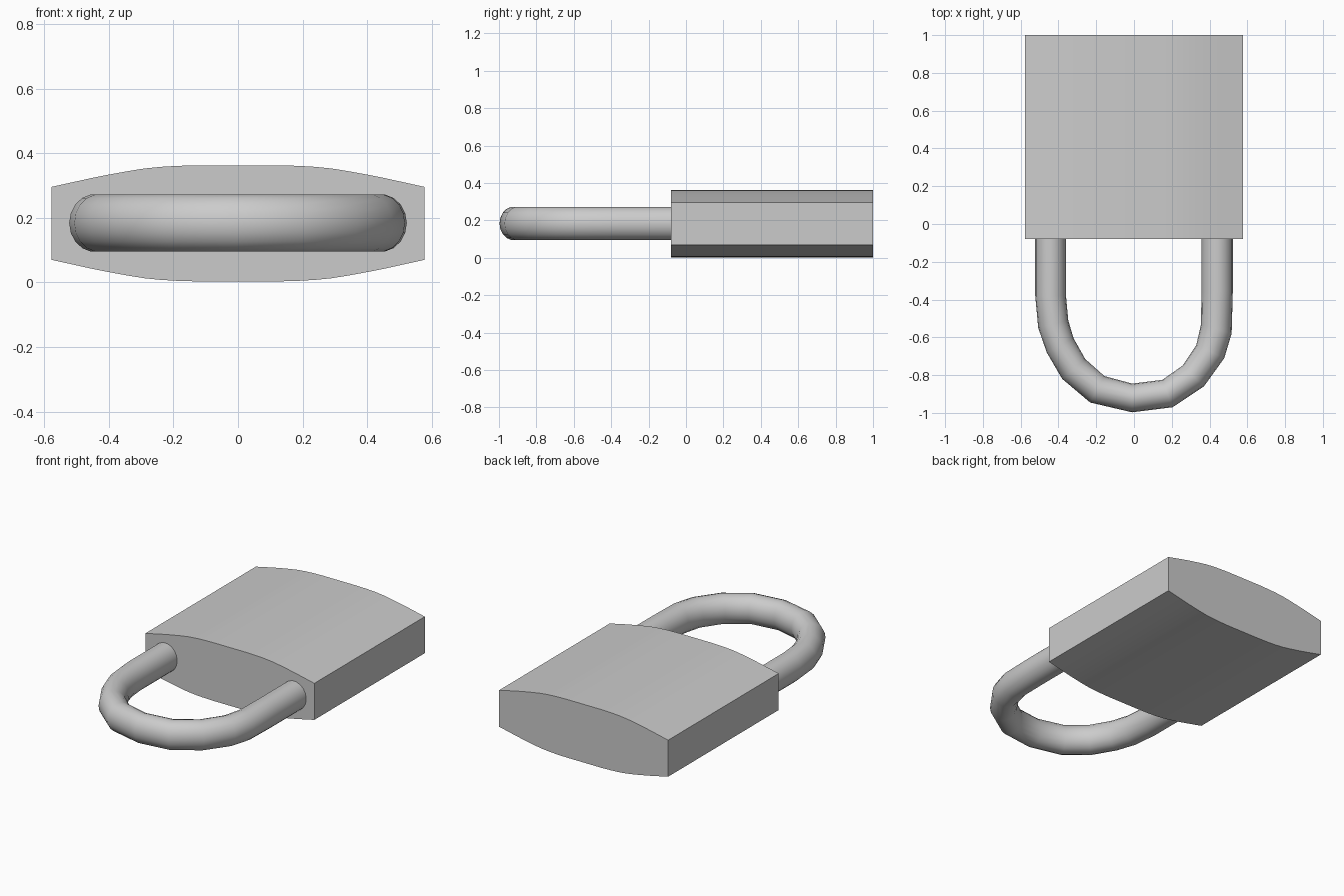
import bpy, bmesh, math
from mathutils import Vector

if "Cube" in bpy.data.objects:
    bpy.data.objects.remove(bpy.data.objects["Cube"])


def finish(name, bm, angle):
    bmesh.ops.recalc_face_normals(bm, faces=bm.faces)
    mesh = bpy.data.meshes.new(name)
    bm.to_mesh(mesh)
    bm.free()
    obj = bpy.data.objects.new(name, mesh)
    bpy.context.collection.objects.link(obj)
    bpy.ops.object.select_all(action='DESELECT')
    obj.select_set(True)
    bpy.context.view_layer.objects.active = obj
    bpy.ops.object.shade_smooth_by_angle(angle=math.radians(angle))
    return obj


# Lock body: bulged profile, mirrored both ways and extruded along y
MID_Z = 0.183
quarter = [(0.578, 0.113), (0.46, 0.139), (0.40, 0.151), (0.34, 0.162),
           (0.29, 0.170), (0.24, 0.175), (0.19, 0.178), (0.12, 0.180)]
upper = quarter + [(-x, h) for x, h in reversed(quarter)]
profile = upper + [(-x, -h) for x, h in upper]
bm = bmesh.new()
face = bm.faces.new([bm.verts.new((x, -0.08, MID_Z + h)) for x, h in profile])
ext = bmesh.ops.extrude_face_region(bm, geom=[face], use_keep_orig=True)
new_verts = [g for g in ext['geom'] if isinstance(g, bmesh.types.BMVert)]
bmesh.ops.translate(bm, verts=new_verts, vec=(0, 1.08, 0))
finish("lock_body", bm, 35)

# Shackle: round section swept along a U of outer and inner points
outer = [(-.523, -.06), (-.523, -.38), (-.507, -.55), (-.462, -.68), (-.38, -.82),
         (-.232, -.945), (-.01, -.997), (.204, -.97), (.37, -.86), (.478, -.71),
         (.517, -.58), (.523, -.36), (.523, -.06)]
inner = [(-.36, -.06), (-.36, -.38), (-.348, -.51), (-.32, -.605), (-.258, -.715),
         (-.157, -.805), (-.01, -.845), (.15, -.825), (.257, -.75), (.33, -.64),
         (.355, -.53), (.357, -.36), (.357, -.06)]
SIDES = 18
bm = bmesh.new()
rings = []
for o, i in zip(outer, inner):
    o, i = Vector(o), Vector(i)
    mid, half = (o + i) / 2, (o - i) / 2
    ring = []
    for k in range(SIDES):
        a = math.tau * k / SIDES
        p = mid + half * math.cos(a)
        ring.append(bm.verts.new((p.x, p.y, 0.184 + 0.09 * math.sin(a))))
    rings.append(ring)
for a, b in zip(rings, rings[1:]):
    for k in range(SIDES):
        n = (k + 1) % SIDES
        bm.faces.new((a[k], a[n], b[n], b[k]))
bm.faces.new(rings[0])
bm.faces.new(rings[-1])
finish("shackle", bm, 40)
